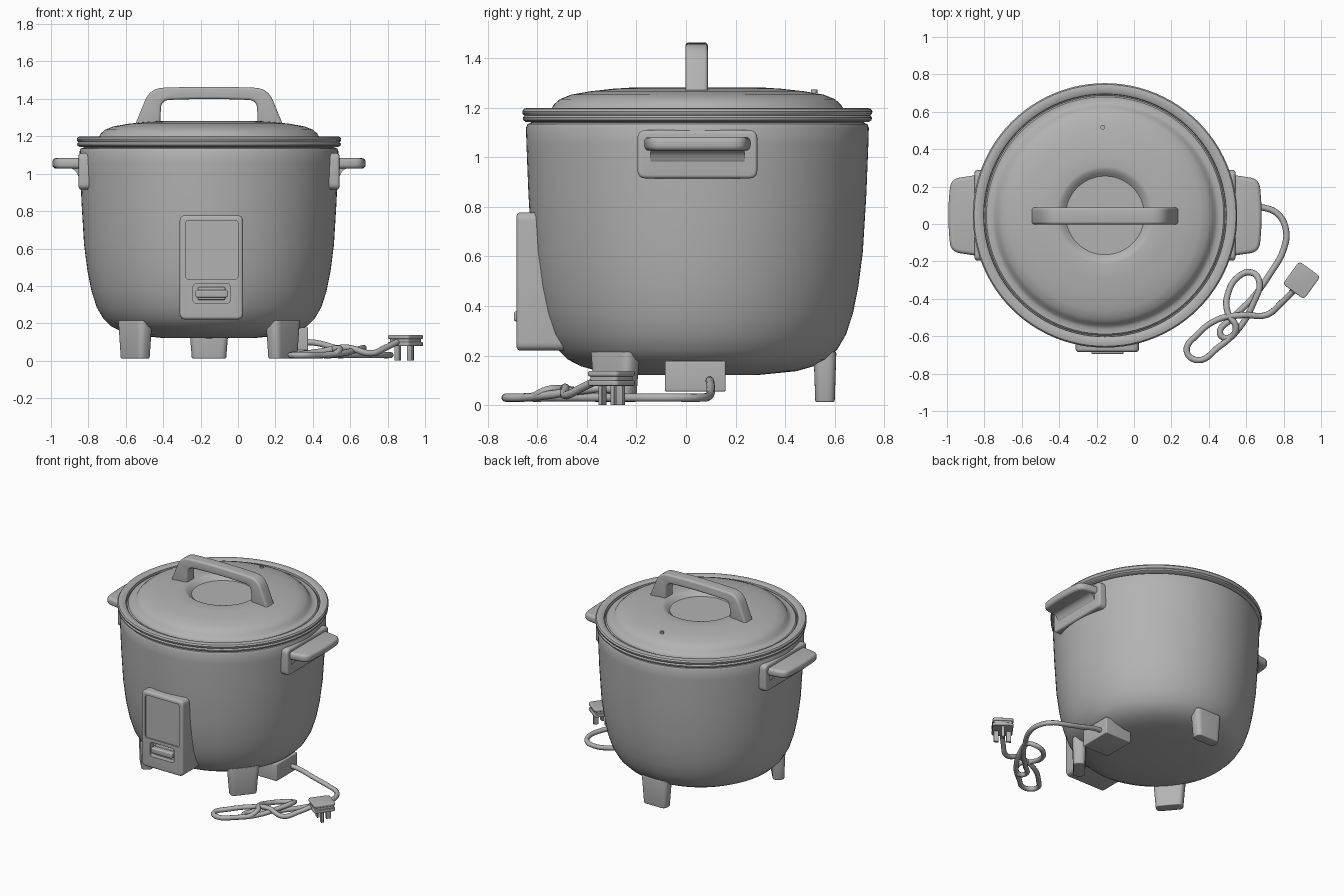
import bpy, bmesh, math
from mathutils import Vector, Matrix

if "Cube" in bpy.data.objects:
    bpy.data.objects.remove(bpy.data.objects["Cube"])

CX, CY = -0.155, 0.046          # axis of the pot
grey = bpy.data.materials.new("plain grey")
grey.diffuse_color = (0.45, 0.45, 0.45, 1)
grey.use_nodes = True
grey.node_tree.nodes["Principled BSDF"].inputs["Base Color"].default_value = grey.diffuse_color


def finish(name, bm, matrix=None):
    bmesh.ops.recalc_face_normals(bm, faces=bm.faces[:])
    if matrix is not None:
        bm.transform(matrix)
        if matrix.determinant() < 0:
            bmesh.ops.reverse_faces(bm, faces=bm.faces[:])
    me = bpy.data.meshes.new(name)
    bm.to_mesh(me)
    bm.free()
    me.shade_smooth()
    me.set_sharp_from_angle(angle=math.radians(35))
    me.materials.append(grey)
    ob = bpy.data.objects.new(name, me)
    bpy.context.collection.objects.link(ob)
    return ob


def lathe(name, profile, x=CX, y=CY, seg=96):
    bm = bmesh.new()
    rings = []
    for r, z in profile:
        if r == 0:
            rings.append([bm.verts.new((x, y, z))] * seg)
        else:
            rings.append([bm.verts.new((x + r * math.cos(a), y + r * math.sin(a), z))
                          for a in (2 * math.pi * i / seg for i in range(seg))])
    for a, b in zip(rings, rings[1:]):
        for i in range(seg):
            j = (i + 1) % seg
            bm.faces.new(dict.fromkeys((a[i], a[j], b[j], b[i])))
    return finish(name, bm)


def rounded(points, n=6):
    """Fillet the corners of an outline given as (x, y, radius)."""
    out = []
    for i, (x, y, r) in enumerate(points):
        p = Vector((x, y))
        if r == 0:
            out.append(p)
            continue
        a = p + (Vector(points[i - 1][:2]) - p).normalized() * r
        b = p + (Vector(points[(i + 1) % len(points)][:2]) - p).normalized() * r
        for k in range(n + 1):
            t = k / n
            out.append(a * (1 - t) ** 2 + p * 2 * t * (1 - t) + b * t * t)
    return out


def rect(x0, x1, y0, y1, r):
    return rounded([(x0, y0, r), (x1, y0, r), (x1, y1, r), (x0, y1, r)])


def prism(name, outline, lo, hi, axis="z", bevel=0.0, taper=1.0, matrix=None):
    """Extrude an outline along an axis, then round the cap edges."""
    put = {"z": lambda a, b, t: (a, b, t),
           "y": lambda a, b, t: (a, t, b),
           "x": lambda a, b, t: (t, a, b)}[axis]
    bm = bmesh.new()
    low = [bm.verts.new(put(a * taper, b * taper, lo)) for a, b in outline]
    top = [bm.verts.new(put(a, b, hi)) for a, b in outline]
    bm.faces.new(low)
    bm.faces.new(top[::-1])
    n = len(low)
    for i in range(n):
        bm.faces.new((low[i], top[i], top[(i + 1) % n], low[(i + 1) % n]))
    bmesh.ops.recalc_face_normals(bm, faces=bm.faces[:])
    if bevel:
        edges = [e for e in bm.edges if e.calc_face_angle(0) > 0.9]
        bmesh.ops.bevel(bm, geom=edges, offset=bevel, segments=4, profile=0.5,
                        affect="EDGES", clamp_overlap=True)
    return finish(name, bm, matrix)


# pot body, rim and lid
lathe("pot_body", [(0, .12), (.25, .122), (.40, .137), (.47, .157), (.525, .185),
                   (.565, .225), (.60, .285), (.628, .37), (.65, .48), (.668, .62),
                   (.682, .85), (.69, 1.05), (.692, 1.12), (.686, 1.134), (.66, 1.145)])
lathe("pot_rim", [(.65, 1.14), (.692, 1.143), (.703, 1.15), (.705, 1.16), (.698, 1.169),
                  (.705, 1.176), (.707, 1.186), (.70, 1.196), (.685, 1.2), (.66, 1.197),
                  (.649, 1.19), (.647, 1.165), (.58, 1.16)])
lathe("lid", [(.642, 1.155), (.642, 1.177), (.634, 1.184), (.607, 1.184), (.59, 1.195),
              (.578, 1.215), (.555, 1.235), (.51, 1.253), (.43, 1.267), (.34, 1.277),
              (.26, 1.282), (.243, 1.278), (.224, 1.262), (.21, 1.25), (0, 1.25)])
lathe("steam_vent", [(.013, 1.26), (.013, 1.274), (.007, 1.274), (.007, 1.266), (0, 1.266)],
      -.167, .517, 20)

# lid handle
prism("lid_handle", rounded([
    (-.40, 1.25, 0), (-.315, 1.457, .07), (0, 1.468, .2), (.315, 1.457, .07), (.40, 1.25, 0),
    (.262, 1.25, 0), (.255, 1.393, .045), (0, 1.402, .15), (-.255, 1.393, .045),
    (-.262, 1.25, 0)]), -.045, .045, "y", .014, matrix=Matrix.Translation((CX, CY - .003, 0)))

# side handles: mounting plate, shelf grip and supporting fillet
for side, s in (("left", -1), ("right", 1)):
    m = Matrix.Translation((CX, CY, 0)) @ Matrix.Diagonal((s, 1, 1, 1))
    prism(side + "_handle_plate", rect(-.242, .242, .915, 1.11, .035),
          .6, .697, "x", .014, matrix=m)
    prism(side + "_handle_grip", rounded([
        (.62, -.222, 0), (.69, -.215, .03), (.825, -.195, .05), (.843, 0, .12),
        (.825, .195, .05), (.69, .215, .03), (.62, .222, 0)]),
        1.027, 1.083, "z", .02, matrix=m)
    prism(side + "_handle_fillet", rounded([
        (.65, .965, 0), (.695, .975, .02), (.715, 1.025, .03), (.77, 1.035, 0),
        (.77, 1.06, 0), (.65, 1.06, 0)]), -.19, .19, "y", matrix=m)

# front control panel with recessed label area and switch window
panel = prism("control_panel", rect(-.312, .027, .22, .778, .035), -.684, -.45, "y", .016)
cutters = [prism("label_cutter", rect(-.28, .0, .435, .75, .02), -.75, -.674, "y"),
           prism("window_cutter", rect(-.24, -.043, .307, .412, .018), -.75, -.645, "y")]
for c in cutters:
    mod = panel.modifiers.new("cut", "BOOLEAN")
    mod.operation = "DIFFERENCE"
    mod.object = c
bpy.context.view_layer.update()
cut = bpy.data.meshes.new_from_object(
    panel.evaluated_get(bpy.context.evaluated_depsgraph_get()))
panel.modifiers.clear()
panel.data = cut
cut.set_sharp_from_angle(angle=math.radians(35))
for c in cutters:
    bpy.data.objects.remove(c)
prism("switch_lever", rect(-.228, -.055, .338, .378, .012), -.695, -.63, "y", .008)
prism("switch_hinge", rect(-.215, -.068, .325, .395, .01), -.66, -.63, "y", .006)

# three feet, wide along the rim and tapering downwards
for name, deg in (("back_foot", 90), ("front_left_foot", 220), ("front_right_foot", 320)):
    a = math.radians(deg)
    m = (Matrix.Translation((CX + .515 * math.cos(a), CY + .515 * math.sin(a), 0))
         @ Matrix.Rotation(a, 4, "Z"))
    prism(name, rect(-.046, .046, -.108, .108, .04), .012, .215, "z", .006, .85, m)

# cord outlet box under the pot
prism("cord_box", rect(.16, .375, -.085, .16, .008), .055, .178, "z", .006)

# power cord
path = [(.34, .095, .1), (.42, .097, .095), (.55, .1, .06), (.68, .09, .035), (.767, .055, .03),
        (.812, -.03, .03), (.80, -.135, .03), (.725, -.27, .03), (.63, -.40, .03),
        (.53, -.50, .03), (.46, -.585, .03), (.50, -.61, .03), (.545, -.56, .06),
        (.50, -.47, .06), (.50, -.38, .04), (.56, -.28, .03), (.63, -.26, .04),
        (.67, -.31, .065), (.64, -.42, .06), (.56, -.56, .04), (.45, -.66, .03),
        (.34, -.728, .03), (.282, -.68, .03), (.34, -.59, .035), (.45, -.51, .05),
        (.58, -.487, .07), (.71, -.485, .04), (.79, -.42, .07), (.85, -.36, .1)]
curve = bpy.data.curves.new("power_cord", "CURVE")
curve.dimensions = "3D"
curve.bevel_depth = .017
curve.bevel_resolution = 3
curve.resolution_u = 6
curve.use_fill_caps = True
spline = curve.splines.new("BEZIER")
spline.bezier_points.add(len(path) - 1)
for bp, co in zip(spline.bezier_points, path):
    bp.co = co
    bp.handle_left_type = bp.handle_right_type = "AUTO"
curve.materials.append(grey)
bpy.context.collection.objects.link(bpy.data.objects.new("power_cord", curve))

# three-pin plug, turned towards the cord
turn = Matrix.Translation((.896, -.301, 0)) @ Matrix.Rotation(math.radians(-36), 4, "Z")
prism("plug_base", rect(-.07, .07, -.075, .075, .022), .078, .1, "z", .005, matrix=turn)
prism("plug_middle", rect(-.063, .063, -.067, .067, .02), .095, .122, "z", matrix=turn)
prism("plug_cap", rect(-.07, .07, -.075, .075, .022), .116, .138, "z", .007, matrix=turn)
for name, x, y in (("left_pin", -.042, -.015), ("right_pin", .042, -.015),
                   ("earth_pin", 0, .045)):
    w, d = (.01, .017) if name == "earth_pin" else (.016, .009)
    prism(name, rect(x - w, x + w, y - d, y + d, .002), 0, .085, "z", .002, matrix=turn)
